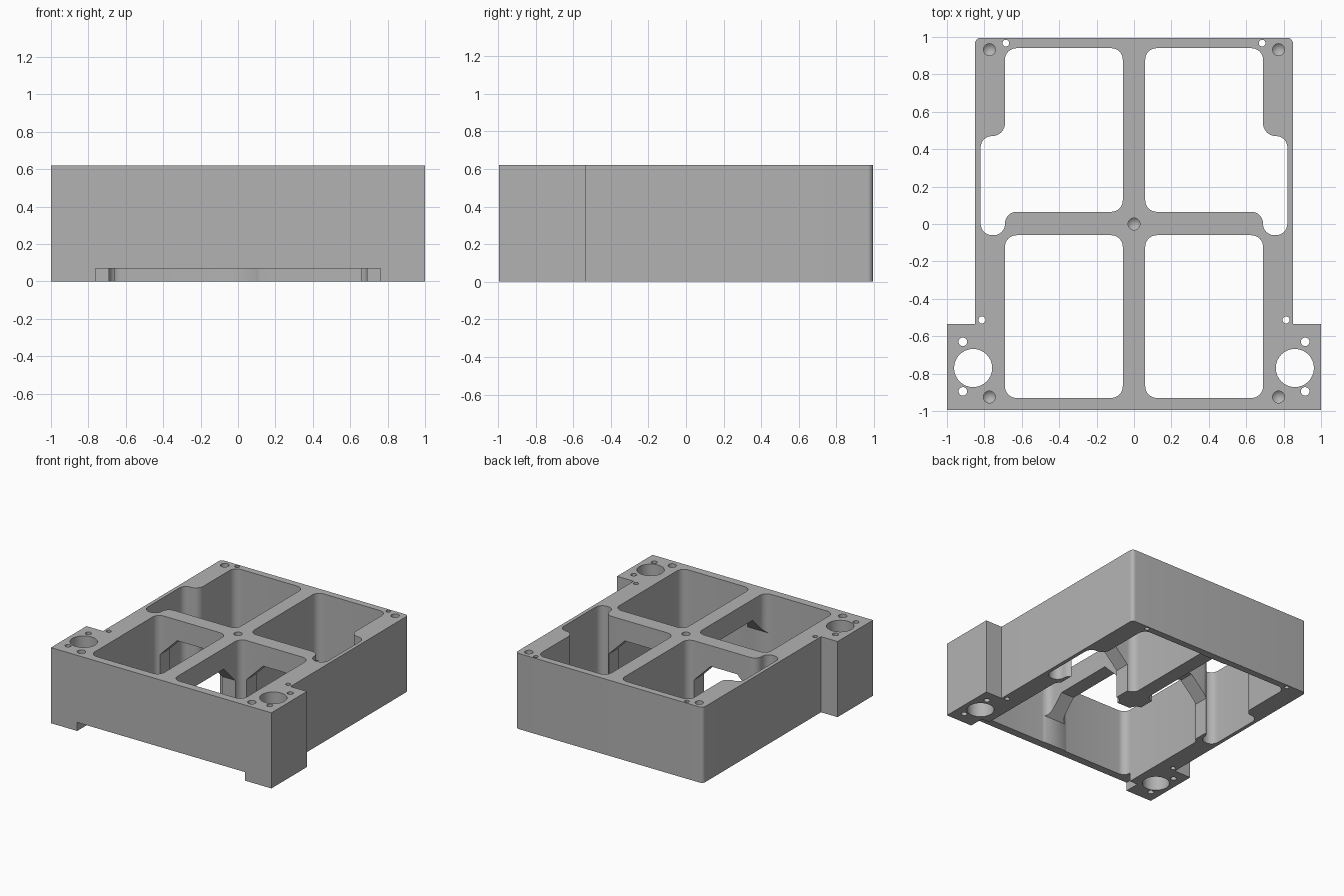
import bpy, bmesh, math
from mathutils import Vector

old = bpy.data.objects.get("Cube")
if old:
    bpy.data.objects.remove(old, do_unlink=True)

H, D = 0.62, 0.995
grey = bpy.data.materials.new("machined_grey")
grey.use_nodes = True
colour = (0.45, 0.45, 0.45, 1)
grey.diffuse_color = colour
grey.node_tree.nodes["Principled BSDF"].inputs["Base Color"].default_value = colour


def rounded(points, radii, steps=8):
    """Outline with each corner replaced by a tangent arc."""
    out, n = [], len(points)
    for i, r in enumerate(radii):
        p = Vector(points[i])
        if r == 0:
            out.append(p)
            continue
        a = (Vector(points[i - 1]) - p).normalized()
        b = (Vector(points[(i + 1) % n]) - p).normalized()
        centre = p + (a + b) * r
        for k in range(steps + 1):
            t = k / steps * math.pi / 2
            out.append(centre - b * r * math.cos(t) - a * r * math.sin(t))
    return out


def prism(name, outline, low, high, place=lambda u, v, w: (u, v, w)):
    bm = bmesh.new()
    base = bm.faces.new([bm.verts.new(place(u, v, low)) for u, v in outline])
    ext = bmesh.ops.extrude_face_region(bm, geom=[base])
    shift = Vector(place(0, 0, high)) - Vector(place(0, 0, low))
    bmesh.ops.translate(bm, vec=shift,
                        verts=[g for g in ext["geom"] if isinstance(g, bmesh.types.BMVert)])
    bmesh.ops.recalc_face_normals(bm, faces=bm.faces)
    mesh = bpy.data.meshes.new(name)
    bm.to_mesh(mesh)
    bm.free()
    obj = bpy.data.objects.new(name, mesh)
    bpy.context.collection.objects.link(obj)
    return obj


def lathe_cutter(x, y, r, low, tip=0.0):
    """Round hole; a tip gives it a conical drilled end."""
    bm = bmesh.new()
    rings = [(r, low), (r, H + 0.1)]
    loops = [[bm.verts.new((x + q * math.cos(math.tau * i / 32),
                            y + q * math.sin(math.tau * i / 32), z))
              for i in range(32)] for q, z in rings]
    for i in range(32):
        j = (i + 1) % 32
        bm.faces.new((loops[0][i], loops[0][j], loops[1][j], loops[1][i]))
    bm.faces.new(loops[1])
    if tip:
        end = bm.verts.new((x, y, low - tip))
        for i in range(32):
            bm.faces.new((loops[0][i], loops[0][(i + 1) % 32], end))
    else:
        bm.faces.new(loops[0])
    bmesh.ops.recalc_face_normals(bm, faces=bm.faces)
    mesh = bpy.data.meshes.new("hole_cutter")
    bm.to_mesh(mesh)
    bm.free()
    obj = bpy.data.objects.new("hole_cutter", mesh)
    bpy.context.collection.objects.link(obj)
    return obj


def box_outline(x0, x1, y0, y1):
    return [(x0, y0), (x1, y0), (x1, y1), (x0, y1)]


# Outer block with two front ears
half = [(1, -D), (1, -0.535), (0.85, -0.535), (0.85, D)]
profile = half + [(-x, y) for x, y in reversed(half)]
frame = prism("housing_frame", rounded(profile, [0, 0, 0, .03, .03, 0, 0, 0]), 0, H)

cutters = []
R = 0.062
for s in (-1, 1):
    # Front and back pockets, the back one with a side relief
    front = [(s * x, y) for x, y in box_outline(0.06, 0.69, -0.93, -0.06)]
    cutters.append(prism("front_pocket", rounded(front, [R] * 4), -0.1, H + 0.1))
    back = [(.06, .94), (.69, .94), (.69, .47), (.82, .47),
            (.82, -.06), (.69, -.06), (.69, .065), (.06, .065)]
    back = [(s * x, y) for x, y in back]
    cutters.append(prism("back_pocket", rounded(back, [R, R, .068, .06, R, .06, R, R]),
                         -0.1, H + 0.1))
    # Gusseted opening under each cross rib
    arch = [(.12, -.1), (.12, .3), (.27, .45), (.51, .45), (.66, .3), (.66, -.1)]
    cutters.append(prism("side_arch", [(s * u, v) for u, v in arch], -0.13, 0.13,
                         lambda u, v, w: (u, w, v)))
    # Through holes in the ears and rims
    for x, y, r in ((.86, -.77, .102), (.915, -.63, .023), (.915, -.895, .023),
                    (.685, .967, .018), (.813, -.513, .019)):
        cutters.append(lathe_cutter(s * x, y, r, -0.1))
    # Blind corner screw holes
    for y in (-.925, .932):
        cutters.append(lathe_cutter(s * .773, y, .032, H - 0.14, 0.03))

cutters.append(lathe_cutter(0, 0, .032, H - 0.14, 0.03))
# Opening under the front rib
arch = [(-.925, -.1), (-.925, .3), (-.775, .45), (-.27, .45), (-.12, .3), (-.12, -.1)]
cutters.append(prism("front_arch", arch, -0.13, 0.13, lambda u, v, w: (w, u, v)))
# Raised underside of the deep rib and the low front slot
cutters.append(prism("rib_clearance", box_outline(-.3, .3, -.5, .935), -0.1, 0.07))
cutters.append(prism("front_slot", box_outline(-.762, .762, -1.1, -.87), -0.1, 0.07))

# Cut everything out of the block
bpy.context.view_layer.objects.active = frame
for c in cutters:
    c.hide_render = True
    mod = frame.modifiers.new("cut", "BOOLEAN")
    mod.operation = "DIFFERENCE"
    mod.solver = "EXACT"
    mod.object = c
    bpy.ops.object.modifier_apply(modifier=mod.name)
for c in cutters:
    bpy.data.objects.remove(c, do_unlink=True)

frame.data.materials.clear()
frame.data.materials.append(grey)
for o in bpy.context.selected_objects:
    o.select_set(False)
frame.select_set(True)
bpy.ops.object.shade_smooth_by_angle(angle=math.radians(30))
